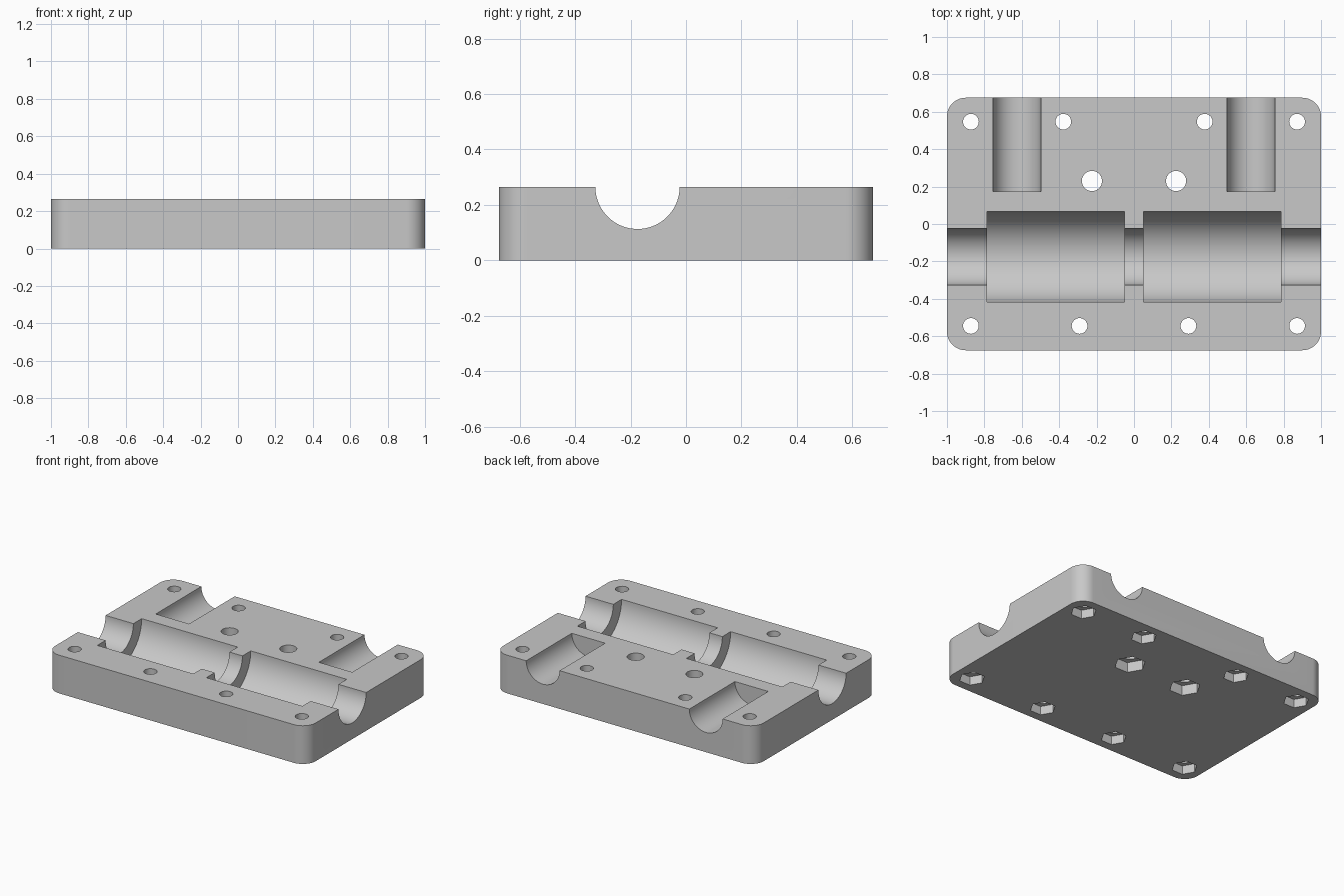
import bpy
import bmesh
from math import pi, sin, cos, radians

if "Cube" in bpy.data.objects:
    bpy.data.objects.remove(bpy.data.objects["Cube"], do_unlink=True)

HALF_X, HALF_Y, HEIGHT, CORNER = 1.0, 0.675, 0.265, 0.1
SHAFT_Y = -0.175

grey = bpy.data.materials.new("plain grey")
grey.use_nodes = True
colour = (0.58, 0.58, 0.58, 1)
grey.diffuse_color = colour
grey.node_tree.nodes["Principled BSDF"].inputs["Base Color"].default_value = colour


def rounded_plate(name):
    """Rounded rectangle extruded upwards."""
    bm = bmesh.new()
    steps = 16
    verts = []
    for quarter, (sx, sy) in enumerate([(1, 1), (-1, 1), (-1, -1), (1, -1)]):
        for i in range(steps + 1):
            a = (quarter + i / steps) * pi / 2
            verts.append(bm.verts.new((sx * (HALF_X - CORNER) + CORNER * cos(a),
                                       sy * (HALF_Y - CORNER) + CORNER * sin(a), 0)))
    base = bm.faces.new(verts)
    top = bmesh.ops.extrude_face_region(bm, geom=[base])["geom"]
    bmesh.ops.translate(bm, vec=(0, 0, HEIGHT),
                        verts=[v for v in top if isinstance(v, bmesh.types.BMVert)])
    bmesh.ops.recalc_face_normals(bm, faces=bm.faces)
    mesh = bpy.data.meshes.new(name)
    bm.to_mesh(mesh)
    bm.free()
    obj = bpy.data.objects.new(name, mesh)
    bpy.context.collection.objects.link(obj)
    return obj


def cut(target, sides, radius, start, end, axis):
    """Subtract a prism running from start to end along one axis."""
    mid = [(a + b) / 2 for a, b in zip(start, end)]
    length = max(abs(b - a) for a, b in zip(start, end))
    turn = {"x": (0, pi / 2, 0), "y": (pi / 2, 0, 0), "z": (0, 0, 0)}[axis]
    # Cylinder primitives start on +y, so a hexagon is turned to point along x
    if sides == 6:
        turn = (0, 0, pi / 2)
    bpy.ops.mesh.primitive_cylinder_add(vertices=sides, radius=radius, depth=length,
                                        location=mid, rotation=turn)
    cutter = bpy.context.object
    cutter.hide_render = True
    mod = target.modifiers.new("cut", "BOOLEAN")
    mod.operation = "DIFFERENCE"
    mod.solver = "EXACT"
    mod.object = cutter
    bpy.context.view_layer.objects.active = target
    bpy.ops.object.modifier_apply(modifier=mod.name)
    bpy.data.objects.remove(cutter, do_unlink=True)


plate = rounded_plate("bearing_block_half")

# Shaft channel along the whole length
cut(plate, 96, 0.152, (-1.2, SHAFT_Y, HEIGHT), (1.2, SHAFT_Y, HEIGHT), "x")

for side in (-1, 1):
    # Wide bearing seat
    cut(plate, 96, 0.243, (side * 0.05, SHAFT_Y, HEIGHT),
        (side * 0.787, SHAFT_Y, HEIGHT), "x")
    # Rod socket open to the back
    cut(plate, 96, 0.128, (side * 0.626, 0.175, HEIGHT),
        (side * 0.626, 0.9, HEIGHT), "y")

# Bolt holes with hexagonal nut pockets underneath: x, y, bore, nut, depth
bolts = [
    (0.872, 0.547, 0.042, 0.082, 0.06),
    (0.378, 0.547, 0.042, 0.082, 0.06),
    (0.872, -0.545, 0.042, 0.082, 0.06),
    (0.291, -0.545, 0.042, 0.082, 0.06),
    (0.225, 0.23, 0.054, 0.1, 0.07),
]
for x, y, bore, nut, depth in bolts:
    for side in (-1, 1):
        cut(plate, 32, bore, (side * x, y, -0.1), (side * x, y, 0.4), "z")
        cut(plate, 6, nut, (side * x, y, -0.1), (side * x, y, depth), "z")

plate.data.materials.clear()
plate.data.materials.append(grey)
bpy.ops.object.select_all(action="DESELECT")
plate.select_set(True)
bpy.context.view_layer.objects.active = plate
bpy.ops.object.shade_smooth_by_angle(angle=radians(30))
